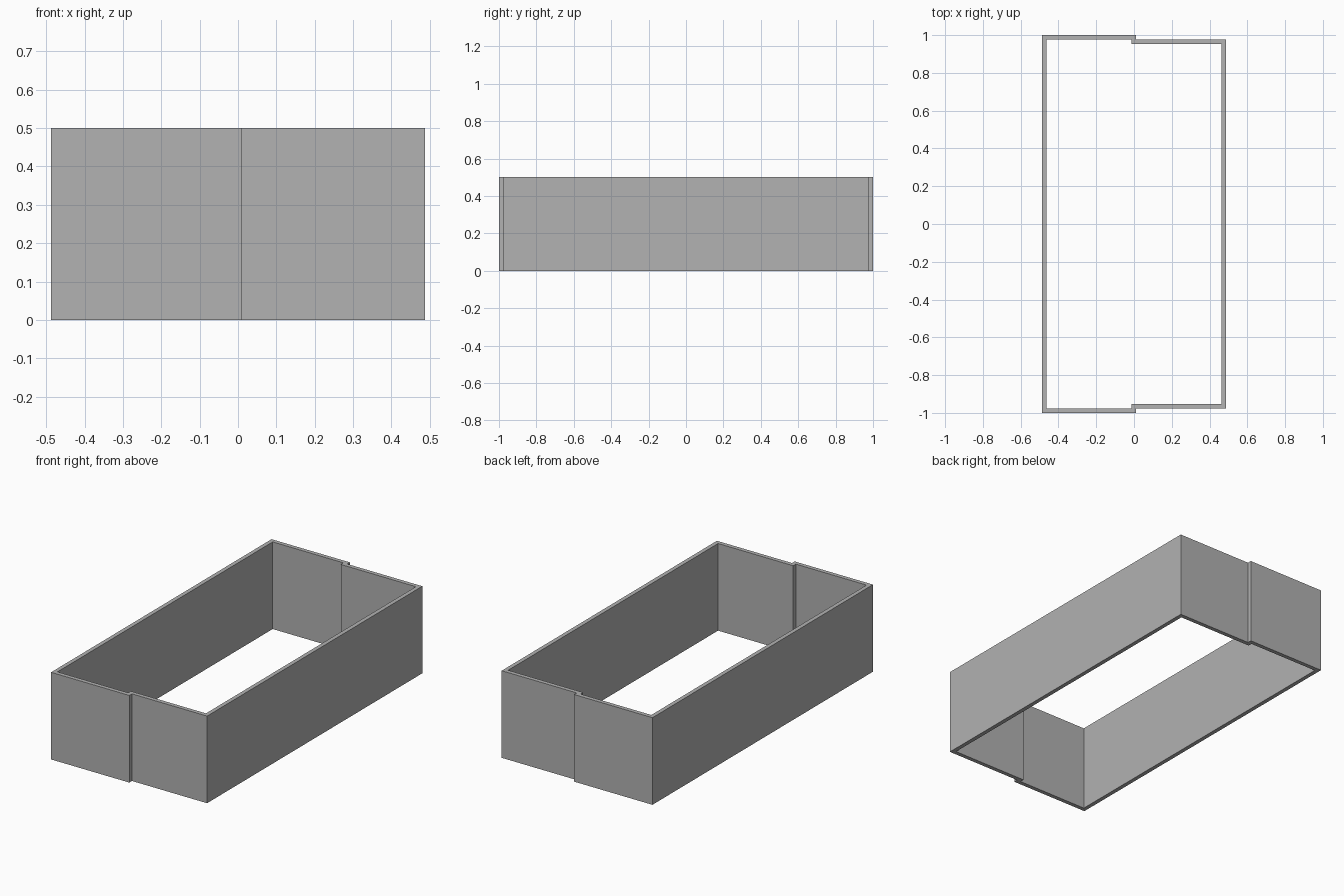
import bpy
import bmesh

cube = bpy.data.objects.get("Cube")
if cube:
    bpy.data.objects.remove(cube, do_unlink=True)

HEIGHT = 0.5
WALL = 0.024

grey = bpy.data.materials.new("plain grey")
grey.use_nodes = True
colour = (0.445, 0.445, 0.445, 1)
grey.diffuse_color = colour
grey.node_tree.nodes["Principled BSDF"].inputs["Base Color"].default_value = colour


def channel(name, back_x, tip_x, half_y):
    """U-shaped wall: a long side at back_x with two ends reaching to tip_x."""
    inward = WALL if tip_x > back_x else -WALL
    inner_x, inner_y = back_x + inward, half_y - WALL
    half = [(tip_x, inner_y), (tip_x, half_y), (back_x, half_y)]
    outline = half + [(x, -y) for x, y in reversed(half)]
    outline += [(inner_x, -inner_y), (inner_x, inner_y)]

    bm = bmesh.new()
    base = bm.faces.new([bm.verts.new((x, y, 0)) for x, y in outline])
    top = bmesh.ops.extrude_face_region(bm, geom=[base], use_keep_orig=True)
    verts = [g for g in top["geom"] if isinstance(g, bmesh.types.BMVert)]
    bmesh.ops.translate(bm, verts=verts, vec=(0, 0, HEIGHT))
    bmesh.ops.recalc_face_normals(bm, faces=bm.faces)
    mesh = bpy.data.meshes.new(name)
    bm.to_mesh(mesh)
    bm.free()
    mesh.materials.append(grey)
    obj = bpy.data.objects.new(name, mesh)
    bpy.context.collection.objects.link(obj)
    return obj


# Outer channel on the right, with the narrower one nested inside its ends
channel("outer_channel", -0.487, 0.01, 1.0)
channel("inner_channel", 0.487, -0.014, 1.0 - WALL)
